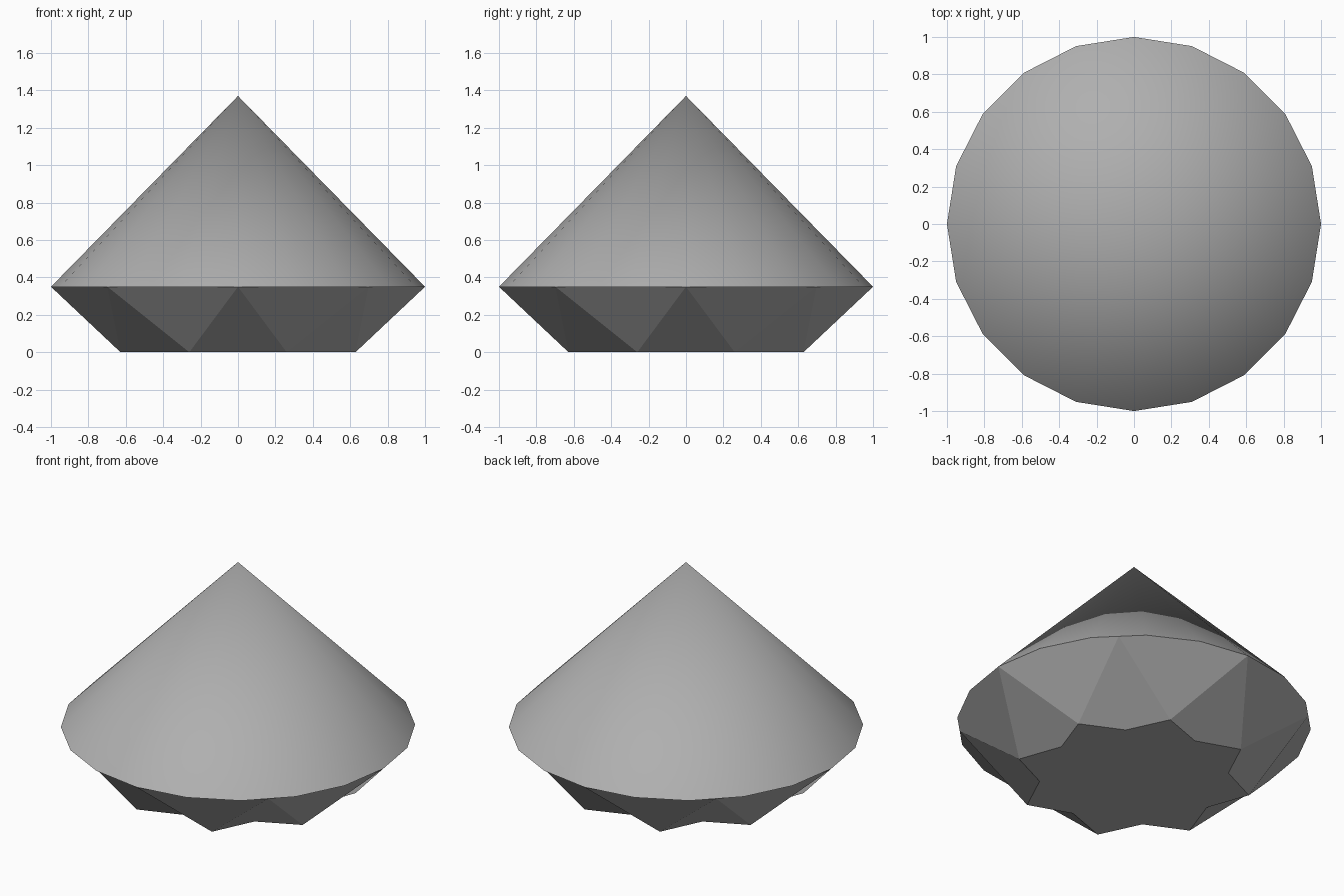
import bpy
import bmesh
from math import sin, cos, pi, radians

cube = bpy.data.objects.get("Cube")
if cube:
    bpy.data.objects.remove(cube, do_unlink=True)

GIRDLE_Z, APEX_Z = 0.35, 1.37
TIP_R, NOTCH_R = 0.68, 0.535
SIDES, POINTS = 20, 8

grey = bpy.data.materials.new("plain grey")
grey.use_nodes = True
color = (0.43, 0.43, 0.43, 1)
grey.diffuse_color = color
grey.node_tree.nodes["Principled BSDF"].inputs["Base Color"].default_value = color


def polar(radius, degrees, z):
    a = radians(degrees)
    return (radius * cos(a), radius * sin(a), z)


def finish(bm, name, smooth):
    for f in bm.faces:
        f.smooth = smooth
    mesh = bpy.data.meshes.new(name)
    bm.to_mesh(mesh)
    bm.free()
    mesh.materials.append(grey)
    obj = bpy.data.objects.new(name, mesh)
    bpy.context.collection.objects.link(obj)
    return obj


# Smooth pointed crown, open underneath
bm = bmesh.new()
apex = bm.verts.new((0, 0, APEX_Z))
rim = [bm.verts.new(polar(1, i * 360 / SIDES, GIRDLE_Z)) for i in range(SIDES)]
for i in range(SIDES):
    bm.faces.new((rim[i], rim[(i + 1) % SIDES], apex))
finish(bm, "crown", True)

# Faceted lower body: rim points, including the facet corners between rim corners
bm = bmesh.new()
step, facet = 360 // SIDES, 360 // POINTS
angles = sorted(set(range(0, 360, step)) | set(range(0, 360, facet)))
ring = {}
for a in angles:
    radius = 1 if a % step == 0 else cos(pi / SIDES)
    ring[a] = bm.verts.new(polar(radius, a, GIRDLE_Z))
notches = [bm.verts.new(polar(NOTCH_R, k * facet, 0)) for k in range(POINTS)]
tips = [bm.verts.new(polar(TIP_R, (k + 0.5) * facet, 0)) for k in range(POINTS)]

for k in range(POINTS):
    start, end = k * facet, (k + 1) * facet
    # Wide facet hanging from the rim, then the kite facet beside it
    top = [ring[a] for a in angles if start <= a <= end]
    if end == 360:
        top.append(ring[0])
    bm.faces.new([tips[k]] + top[::-1])
    bm.faces.new((ring[start], tips[k - 1], notches[k], tips[k]))

# Star-shaped underside
star = [v for pair in zip(notches, tips) for v in pair]
bm.faces.new(star[::-1])
bmesh.ops.recalc_face_normals(bm, faces=bm.faces)
if bm.faces[:][-1].normal.z > 0:
    bmesh.ops.reverse_faces(bm, faces=bm.faces)
finish(bm, "faceted_base", False)
